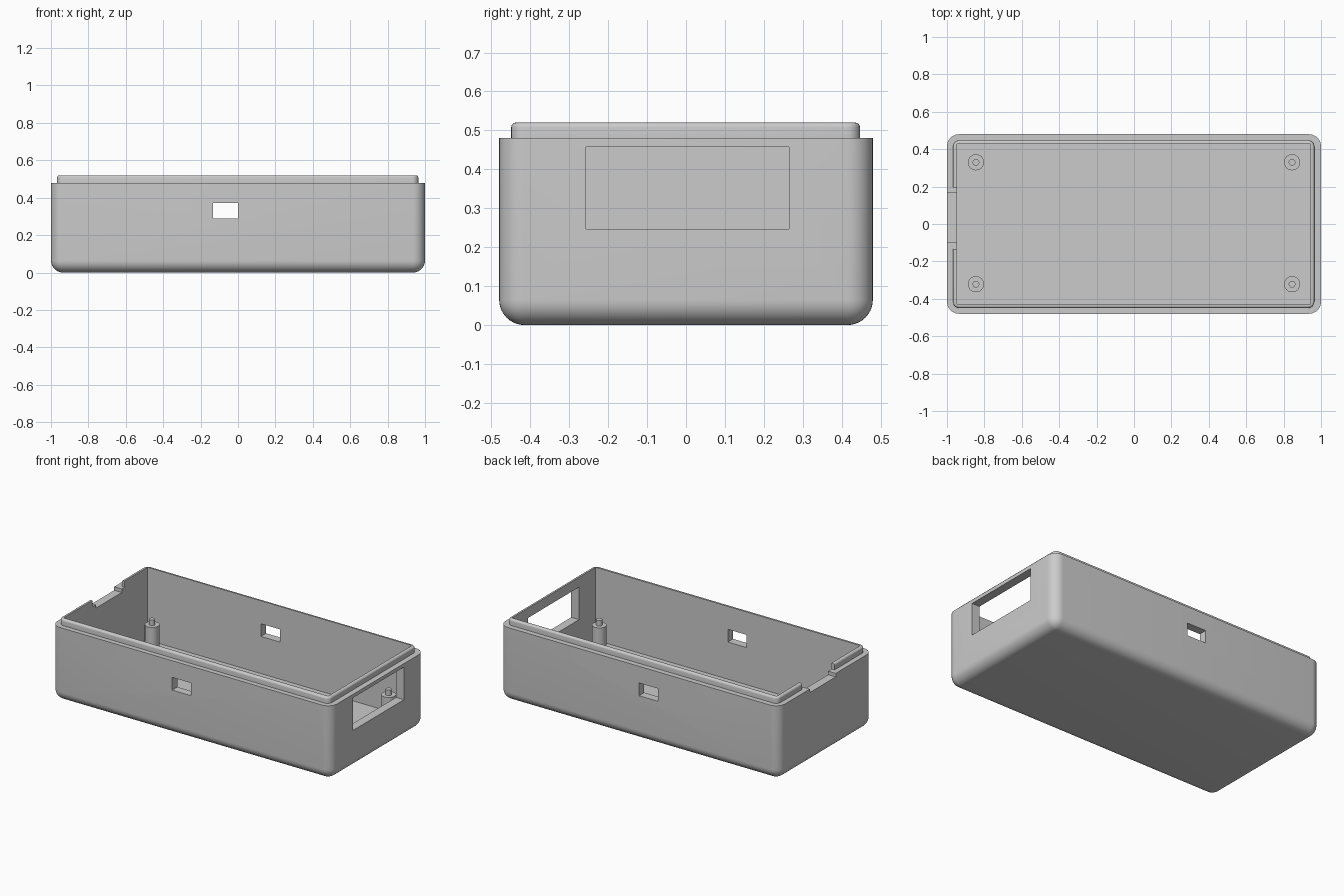
import bpy, bmesh, math

default = bpy.data.objects.get("Cube")
if default:
    bpy.data.objects.remove(default, do_unlink=True)

grey = bpy.data.materials.new("plain_grey")
grey.use_nodes = True
COLOUR = (0.6, 0.6, 0.6, 1)
grey.diffuse_color = COLOUR
grey.node_tree.nodes["Principled BSDF"].inputs["Base Color"].default_value = COLOUR


def make_object(name, bm):
    mesh = bpy.data.meshes.new(name)
    bm.to_mesh(mesh)
    bm.free()
    mesh.materials.append(grey)
    obj = bpy.data.objects.new(name, mesh)
    bpy.context.collection.objects.link(obj)
    return obj


def bevel(bm, rule, width, segments):
    """Round every edge whose two end points satisfy the rule."""
    edges = [e for e in bm.edges if rule(e.verts[0].co, e.verts[1].co)]
    bmesh.ops.bevel(bm, geom=edges, offset=width, segments=segments,
                    profile=0.5, affect='EDGES')


def box(x, y, z):
    """Box between the (low, high) pairs on each axis."""
    bm = bmesh.new()
    bmesh.ops.create_cube(bm, size=1)
    for v in bm.verts:
        for i, (low, high) in enumerate((x, y, z)):
            v.co[i] = high if v.co[i] > 0 else low
    return bm


def combine(target, tool, operation):
    """Apply a boolean and remove the tool object."""
    tool.hide_render = True
    mod = target.modifiers.new("combine", 'BOOLEAN')
    mod.operation, mod.solver, mod.object = operation, 'EXACT', tool
    graph = bpy.context.evaluated_depsgraph_get()
    result = bpy.data.meshes.new_from_object(target.evaluated_get(graph))
    target.modifiers.clear()
    target.data = result
    bpy.data.objects.remove(tool, do_unlink=True)


def smooth(obj):
    bpy.ops.object.select_all(action='DESELECT')
    obj.select_set(True)
    bpy.context.view_layer.objects.active = obj
    bpy.ops.object.shade_smooth_by_angle(angle=math.radians(30))


def upright(a, b):
    return abs(a.z - b.z) > 0.1


# Outer tub, rounded at its corners and base
RIM = 0.48
bm = box((-1, 1), (-0.48, 0.48), (0, RIM))
bevel(bm, lambda a, b: min(a.z, b.z) < 0.01, 0.065, 10)
enclosure = make_object("enclosure", bm)

# Stepped lip around the rim
bm = box((-0.967, 0.964), (-0.449, 0.447), (0.2, 0.52))
bevel(bm, upright, 0.033, 6)
bevel(bm, lambda a, b: min(a.z, b.z) > 0.51, 0.012, 4)
combine(enclosure, make_object("lip", bm), 'UNION')

# Cavity, openings and notches
cutters = {
    "cavity": ((-0.946, 0.944), (-0.427, 0.427), (0.05, 1)),
    "end_window": ((0.9, 1.1), (-0.257, 0.265), (0.247, 0.457)),
    "side_slots": ((-0.135, 0), (-1, 1), (0.29, 0.372)),
    "lip_gap": ((-1.1, -0.9), (-0.135, 0.195), (RIM, 1)),
    "wall_notch": ((-1.1, -0.9), (-0.1, 0.165), (0.457, 1)),
}
for name, extents in cutters.items():
    combine(enclosure, make_object(name, box(*extents)), 'DIFFERENCE')
smooth(enclosure)

# Mounting posts, each a wide shaft with a locating pin
def lathe(name, profile, x, y):
    bm = bmesh.new()
    verts = [bm.verts.new((r, 0, z)) for r, z in profile]
    edges = [bm.edges.new(pair) for pair in zip(verts, verts[1:])]
    bmesh.ops.spin(bm, geom=verts + edges, cent=(0, 0, 0), axis=(0, 0, 1),
                   angle=math.tau, steps=32)
    bmesh.ops.remove_doubles(bm, verts=bm.verts, dist=0.0001)
    bmesh.ops.recalc_face_normals(bm, faces=bm.faces)
    obj = make_object(name, bm)
    obj.location = (x, y, 0)
    smooth(obj)


POST = [(0, 0.04), (0.043, 0.04), (0.043, 0.215),
        (0.018, 0.215), (0.018, 0.25), (0, 0.25)]
for end, x in (("left", 0.845), ("right", -0.845)):
    for side, y in (("front", -0.322), ("back", 0.33)):
        lathe(f"{side}_{end}_post", POST, x, y)
